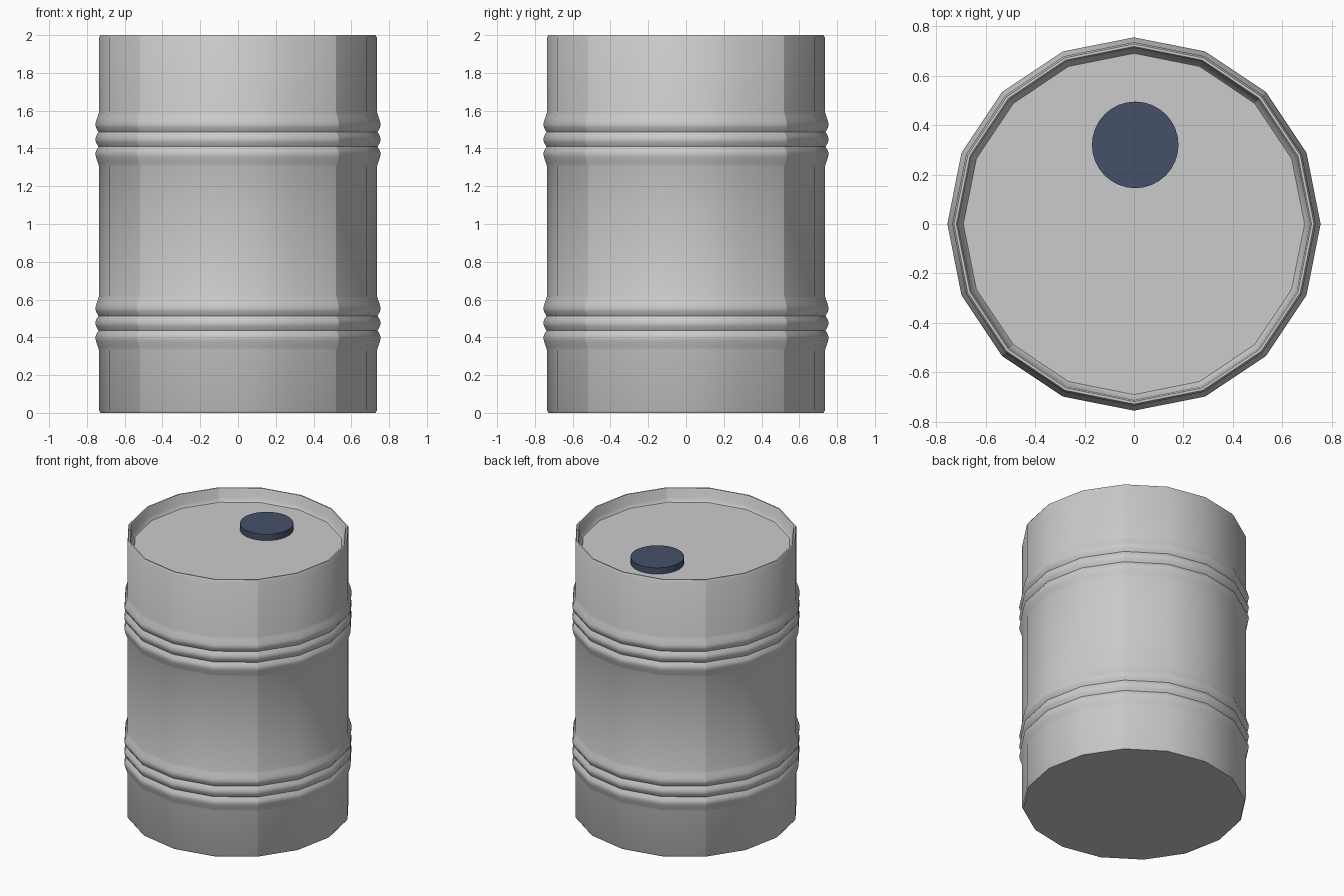
import bpy, bmesh, math

if "Cube" in bpy.data.objects:
    bpy.data.objects.remove(bpy.data.objects["Cube"])

SIDES = 16
BODY_R, RIB_R, VALLEY_R = 0.735, 0.755, 0.739


def rib_band(z):
    """Profile points of three rounded ribs centred on height z."""
    pts = [(BODY_R, z - 0.145), (0.742, z - 0.125)]
    for i, c in enumerate((z - 0.078, z, z + 0.078)):
        pts += [(RIB_R - 0.003, c - 0.016), (RIB_R, c), (RIB_R - 0.003, c + 0.016)]
        if i < 2:
            pts.append((VALLEY_R, c + 0.039))
    return pts + [(0.742, z + 0.125), (BODY_R, z + 0.145)]


def lathe(name, profile, sides, centre=(0, 0), sharp_diagonals=False):
    """Spin (radius, z) points into a closed solid, capped at both ends."""
    bm = bmesh.new()
    rings = []
    for r, z in profile:
        ring = []
        for i in range(sides):
            a = math.tau * i / sides
            ring.append(bm.verts.new((centre[0] + r * math.cos(a),
                                      centre[1] + r * math.sin(a), z)))
        rings.append(ring)
    for low, high in zip(rings, rings[1:]):
        for i in range(sides):
            j = (i + 1) % sides
            bm.faces.new((low[i], low[j], high[j], high[i]))
    bm.faces.new(rings[0][::-1])
    bm.faces.new(rings[-1])
    bm.normal_update()
    if sharp_diagonals:
        for e in bm.edges:
            if all(abs(abs(v.co.x) - abs(v.co.y)) < 1e-4 for v in e.verts):
                e.smooth = False
    mesh = bpy.data.meshes.new(name)
    bm.to_mesh(mesh)
    bm.free()
    obj = bpy.data.objects.new(name, mesh)
    bpy.context.collection.objects.link(obj)
    bpy.ops.object.select_all(action='DESELECT')
    obj.select_set(True)
    bpy.context.view_layer.objects.active = obj
    bpy.ops.object.shade_smooth_by_angle(angle=math.radians(35))
    return obj


# Drum shell: base, two rib bands, rolled rim and recessed lid
profile = [(0.728, 0.0), (BODY_R, 0.012)]
profile += rib_band(0.475) + rib_band(1.448)
profile += [(BODY_R, 1.988), (0.728, 2.0), (0.718, 2.0), (0.712, 1.99),
            (0.708, 1.935), (0.69, 1.91)]
lathe("drum_body", profile, SIDES, sharp_diagonals=True)

# Filler cap on the lid, towards the back
cap = lathe("filler_cap", [(0.175, 1.90), (0.175, 1.955)], 32, (0.005, 0.32))
blue = bpy.data.materials.new("cap_blue")
blue.diffuse_color = (0.06, 0.08, 0.14, 1)
blue.use_nodes = True
blue.node_tree.nodes["Principled BSDF"].inputs["Base Color"].default_value = blue.diffuse_color
cap.data.materials.append(blue)
